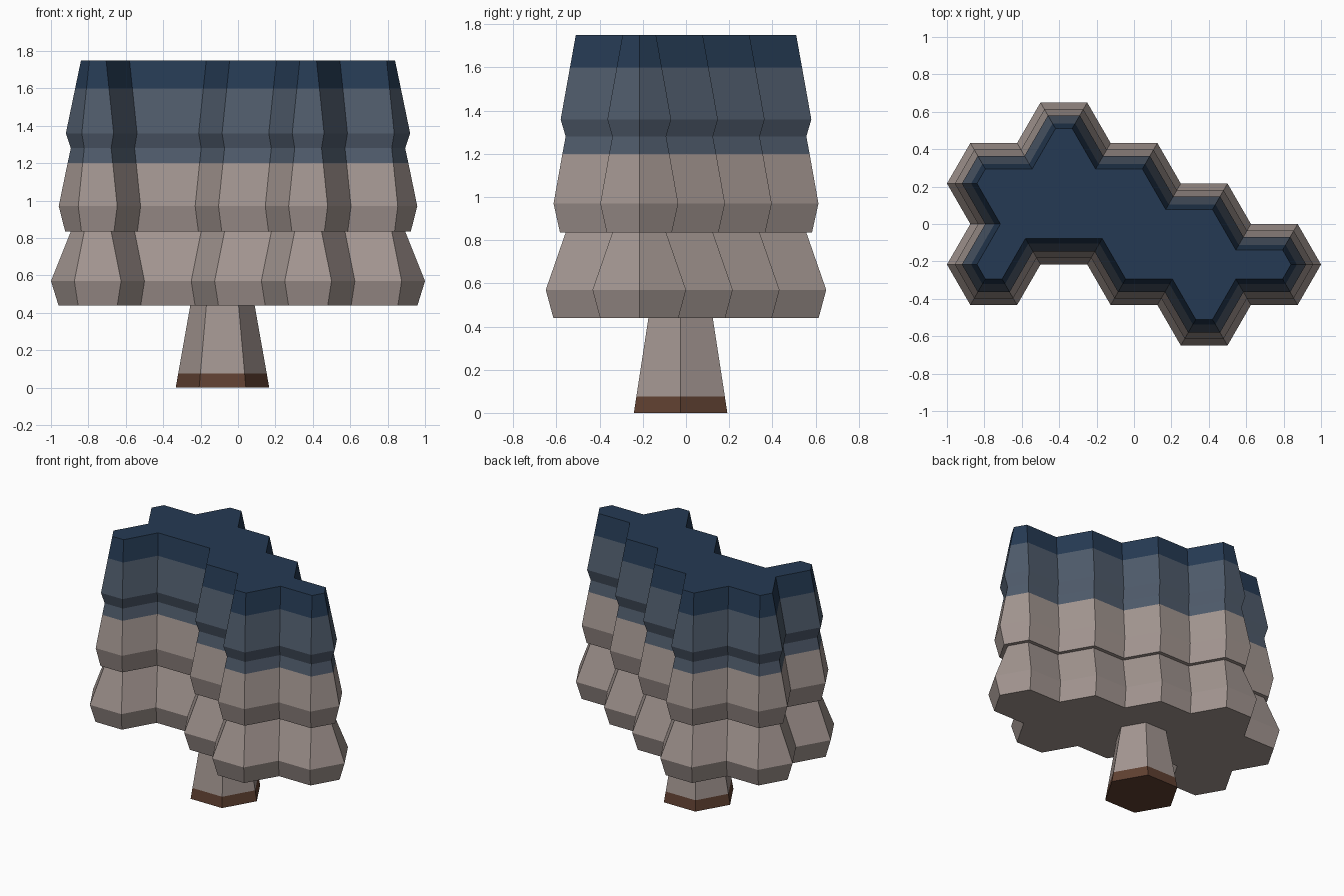
import bpy
import bmesh
import math
from mathutils import Vector

SIDE = 0.25                              # edge length of one hexagonal cell
APOTHEM = SIDE * math.sqrt(3) / 2

cube = bpy.data.objects.get("Cube")
if cube:
    bpy.data.objects.remove(cube, do_unlink=True)


def material(name, rgb):
    """Flat material from 0-255 display values, stored as linear."""
    linear = [((c / 255 + 0.055) / 1.055) ** 2.4 for c in rgb]
    mat = bpy.data.materials.new(name)
    mat.use_nodes = True
    mat.diffuse_color = (*linear, 1)
    bsdf = mat.node_tree.nodes["Principled BSDF"]
    bsdf.inputs["Base Color"].default_value = (*linear, 1)
    bsdf.inputs["Roughness"].default_value = 0.9
    return mat


taupe = material("taupe", (163, 150, 145))
slate = material("slate_blue", (79, 91, 107))
navy = material("navy", (37, 58, 83))
brown = material("dark_brown", (95, 64, 49))


def cluster_outline(cells):
    """Counter-clockwise outer border of hexagonal cells on an integer lattice."""
    corners = [(2, 0), (1, 1), (-1, 1), (-2, 0), (-1, -1), (1, -1)]
    edges = set()
    for cx, cy in cells:
        pts = [(cx + x, cy + y) for x, y in corners]
        edges.update(zip(pts, pts[1:] + pts[:1]))
    follow = {a: b for a, b in edges if (b, a) not in edges}
    start = min(follow)
    loop, point = [start], follow[start]
    while point != start:
        loop.append(point)
        point = follow[point]
    return [Vector((x * SIDE / 2, y * APOTHEM)) for x, y in loop]


def inset(outline, distance):
    """Move every border edge inward by the same distance."""
    count = len(outline)
    normals = []
    for i, p in enumerate(outline):
        d = (outline[(i + 1) % count] - p).normalized()
        normals.append(Vector((-d.y, d.x)))
    return [p + (normals[i - 1] + n) * distance / (1 + normals[i - 1].dot(n))
            for i, (p, n) in enumerate(zip(outline, normals))]


def loft(name, outline, profile, bands, location=(0, 0, 0)):
    """Stack inset outlines; bands lists (material, top height) upward."""
    bm = bmesh.new()
    rings = [[bm.verts.new((p.x, p.y, z)) for p in inset(outline, d)]
             for z, d in profile]
    for low, high in zip(rings, rings[1:]):
        for i in range(len(low)):
            bm.faces.new((low[i - 1], low[i], high[i], high[i - 1]))
    bm.faces.new(rings[0][::-1])
    bm.faces.new(rings[-1])
    for face in bm.faces:
        height = face.calc_center_median().z
        face.material_index = sum(height > top for _, top in bands[:-1])
    mesh = bpy.data.meshes.new(name)
    bm.to_mesh(mesh)
    bm.free()
    for mat, _ in bands:
        mesh.materials.append(mat)
    obj = bpy.data.objects.new(name, mesh)
    obj.location = location
    bpy.context.collection.objects.link(obj)
    return obj


# Cap: nine-cell honeycomb with three bulging tiers, shown as (height, inset)
cells = [(-6, -1), (-6, 1), (-3, 2), (-3, 0), (0, 1), (0, -1),
         (3, 0), (3, -2), (6, -1)]
cap_profile = [
    (0.44, 0.035), (0.57, 0), (0.835, 0.092),        # lower tier
    (0.835, 0.066), (0.97, 0.036), (1.2, 0.077),     # middle tier
    (1.28, 0.092), (1.36, 0.069),                    # upper tier
    (1.6, 0.112), (1.75, 0.139),
]
loft("cap", cluster_outline(cells), cap_profile,
     [(taupe, 1.2), (slate, 1.6), (navy, 1.75)])

# Stem: tapered hexagonal foot with a dark base band
stem_profile = [(0, 0), (0.075, 0.0115), (0.44, 0.0675)]
loft("stem", cluster_outline([(0, 0)]), stem_profile,
     [(brown, 0.075), (taupe, 0.44)], (-0.083, -0.025, 0))
